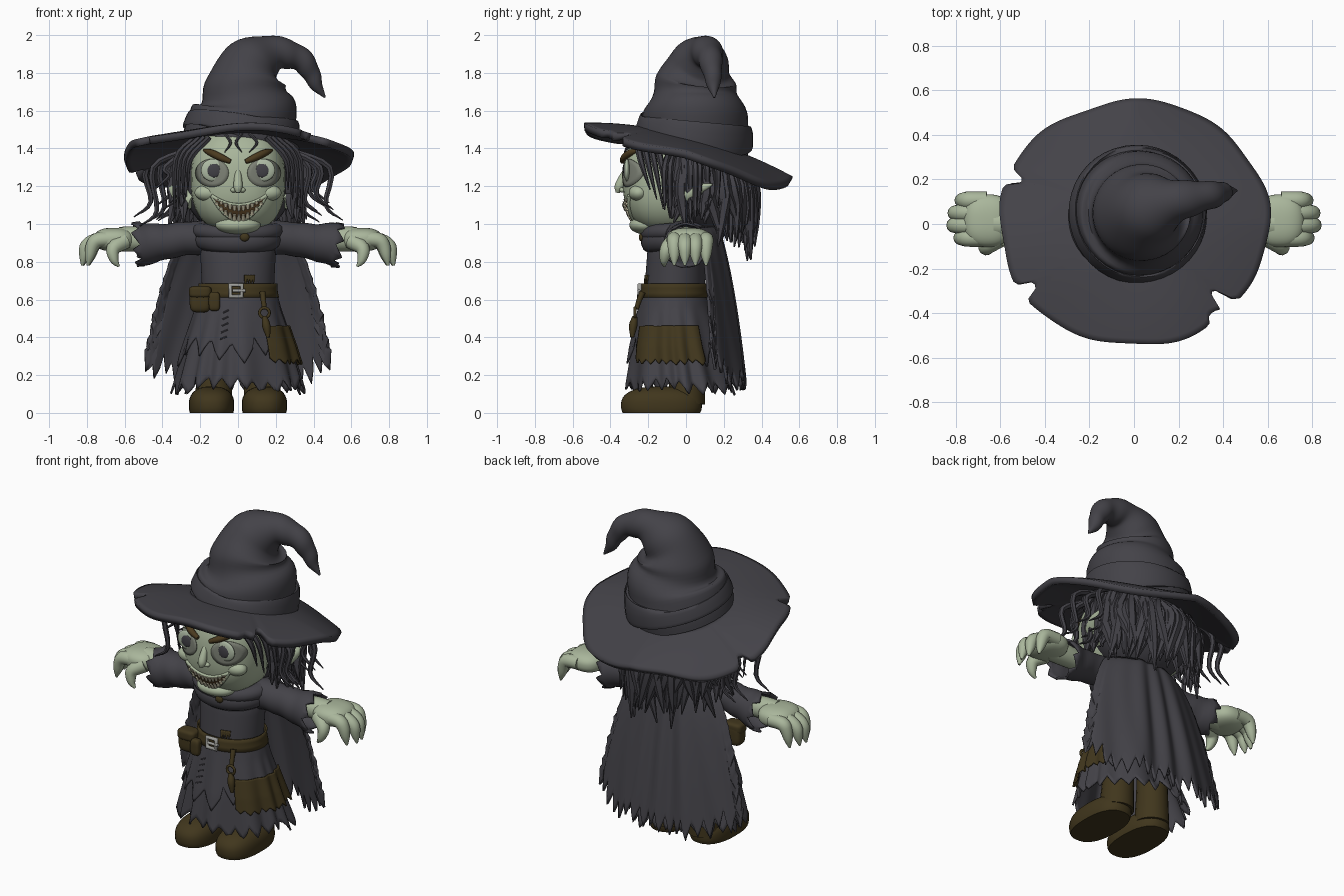
import bpy, bmesh, math, random
from math import pi, sin, cos, radians, exp
from mathutils import Vector

if "Cube" in bpy.data.objects:
    bpy.data.objects.remove(bpy.data.objects["Cube"])
rng = random.Random(4)
SIDES = (("left", 1), ("right", -1))


def material(name, *rgb):
    m = bpy.data.materials.new(name)
    m.use_nodes = True
    m.diffuse_color = (*rgb, 1)
    m.node_tree.nodes["Principled BSDF"].inputs["Base Color"].default_value = (*rgb, 1)
    return m


CLOTH = material("charcoal cloth", .057, .055, .065)
HAIR = material("dark hair", .054, .052, .062)
SKIN = material("pale green skin", .4, .47, .33)
LEATHER = material("brown leather", .052, .037, .012)
BROW = material("brow brown", .07, .043, .014)
METAL = material("grey metal", .34, .34, .32)
TOOTH = material("ivory", .5, .46, .33)
SHADE = material("eye shadow", .2, .215, .175)
WHITE = material("eye white", .42, .49, .37)
MOUTH = material("mouth brown", .09, .05, .018)


def finish(name, bm, mat, thick=0):
    bmesh.ops.recalc_face_normals(bm, faces=bm.faces)
    me = bpy.data.meshes.new(name)
    bm.to_mesh(me)
    bm.free()
    me.materials.append(mat)
    me.shade_smooth()
    me.set_sharp_from_angle(angle=radians(50))
    ob = bpy.data.objects.new(name, me)
    bpy.context.collection.objects.link(ob)
    if thick:
        mod = ob.modifiers.new("thickness", "SOLIDIFY")
        mod.thickness, mod.offset = thick, 0
    return ob


def grid(name, fn, nu, nv, mat, closed=False, thick=.01, cap=False):
    """Sheet of points fn(i, j); i wraps round when closed."""
    bm = bmesh.new()
    cols = [[bm.verts.new(fn(i, j)) for j in range(nv + 1)] for i in range(nu + (not closed))]
    for i in range(nu):
        a, b = cols[i], cols[(i + 1) % len(cols)]
        for j in range(nv):
            bm.faces.new((a[j], b[j], b[j + 1], a[j + 1]))
    if cap:
        for j in (0, nv):
            bm.faces.new([c[j] for c in cols])
    return finish(name, bm, mat, 0 if cap else thick)


def tube(name, pts, mat, sides=8, steps=4, cap=True, warp=None, thick=.012):
    """Smooth tapered tube through (x, y, z, radius) points."""
    p = [Vector(q) for q in pts]
    p = [2 * p[0] - p[1]] + p + [2 * p[-1] - p[-2]]
    path = []
    for k in range(1, len(p) - 2):
        a, b, c, d = p[k - 1:k + 3]
        for s in range(steps):
            t = s / steps
            path.append(.5 * (2 * b + (c - a) * t + (2 * a - 5 * b + 4 * c - d) * t * t
                              + (3 * b - a - 3 * c + d) * t ** 3))
    path.append(p[-2])
    n, frames = len(path) - 1, []
    for j in range(n + 1):
        tan = (path[min(j + 1, n)] - path[max(j - 1, 0)]).to_3d().normalized()
        ref = frames[-1][0] if frames else Vector((0, 1, 0)) if abs(tan.y) < .8 else Vector((1, 0, 0))
        e = (ref - tan * ref.dot(tan)).normalized()
        frames.append((e, tan.cross(e), tan))

    def point(i, j):
        ang = 2 * pi * i / sides
        e, f, tan = frames[j]
        r = max(path[j].w, .002) * (warp(ang, j / n) if warp else 1)
        pull = tan * .04 * (i % 4 - 1.5) / 3 if not cap and j == n else Vector()
        return path[j].to_3d() + (e * cos(ang) + f * sin(ang)) * r + pull
    return grid(name, point, sides, n, mat, True, thick, cap)


def blob(name, c, r, mat, p=2, floor=None):
    """Rounded or boxy ellipsoid, optionally flattened underneath."""
    bm = bmesh.new()
    bmesh.ops.create_uvsphere(bm, u_segments=36, v_segments=24, radius=1)
    for v in bm.verts:
        k = sum(abs(q) ** p for q in v.co) ** (-1 / p)
        v.co = [c[n] + r[n] * v.co[n] * k for n in range(3)]
        if floor is not None:
            v.co.z = max(v.co.z, floor)
    return finish(name, bm, mat)


def ring(name, loc, major, minor, mat, rot=(0, 0, 0), scale=(1, 1, 1), seg=32):
    bpy.ops.mesh.primitive_torus_add(location=loc, rotation=rot, major_radius=major,
                                     minor_radius=minor, major_segments=seg, minor_segments=10)
    ob = bpy.context.object
    ob.name, ob.scale = name, scale
    ob.data.materials.append(mat)
    ob.data.shade_smooth()


# Dress: one body profile (z, width, depth, y centre) shared by every cloth layer
BODY = [(1.02, .11, .1, -.04), (.95, .18, .14, -.04), (.85, .195, .15, -.05), (.65, .185, .155, -.06),
        (.55, .21, .175, -.06), (.35, .275, .225, -.05), (.08, .35, .29, -.02)]


def body(ang, z, off):
    for a, b in zip(BODY, BODY[1:]):
        if z >= b[0]:
            break
    t = (a[0] - z) / (a[0] - b[0])
    w, d, y = [a[n] + (b[n] - a[n]) * t for n in (1, 2, 3)]
    off += max(0, .6 - z) * .035 * sin(13 * ang + 2 * sin(3 * ang))
    return Vector(((w + off) * cos(ang), y + (d + off) * sin(ang), z))


def ragged(count, low, depth, tooth=6):
    tips = [rng.uniform(0, depth * .7) for _ in range(count)]
    return [low + tips[i // tooth % count] + depth * abs(i % tooth / tooth * 2 - 1)
            for i in range(count * tooth + 1)]


def layer(name, top, hem, off, mat, a0=0, a1=2 * pi, rows=18):
    n, full = len(hem) - 1, a1 - a0 > 6
    return grid(name, lambda i, j: body(a0 + (a1 - a0) * i / n, top + (hem[i] - top) * j / rows, off),
                n, rows, mat, full)


layer("under_skirt", 1.02, ragged(24, .09, .06), 0, CLOTH, rows=30)
layer("over_skirt", .64, ragged(15, .24, .1, 8), .014, CLOTH)
layer("side_patch", .46, ragged(9, .25, .025), .028, LEATHER, -1.0, .55)
layer("waist_patch", .73, ragged(4, .67, .03), .008, LEATHER, -1.4, -1.1, 4)
layer("belt", .685, [.61] * 61, .018, LEATHER, rows=3)
ring("cowl", (0, -.05, .965), .165, .05, CLOTH, (.1, 0, 0), (1.15, .9, .9))
ring("lower_cowl", (0, -.05, .925), .16, .048, CLOTH, (.15, 0, 0), (1.15, .92, 1.2))
blob("cowl_clasp", (.035, -.235, .93), (.025, .015, .022), LEATHER)

# Belt fittings
ring("buckle", (-.01, -.245, .647), .043, .013, METAL, (pi / 2, pi / 4, 0), seg=4)
tube("buckle_pin", [(-.03, -.25, .647, .009), (.04, -.25, .647, .009)], METAL)
blob("large_pouch", (-.2, -.195, .6), (.056, .042, .068), LEATHER, 4)
blob("pouch_flap", (-.2, -.2, .64), (.06, .046, .032), LEATHER, 4)
blob("small_pouch", (-.125, -.235, .59), (.03, .025, .05), LEATHER, 4)
tube("hanging_strap", [(.13, -.23, .64, .016), (.135, -.25, .59, .014), (.14, -.262, .55, .012)], LEATHER)
ring("strap_ring", (.14, -.27, .53), .026, .008, LEATHER, (pi / 2, 0, 0))
tube("strap_tail", [(.14, -.27, .51, .014), (.15, -.28, .46, .022), (.16, -.285, .4, .01)], LEATHER)
for k in range(5):
    z = .53 - .035 * k
    tube("skirt_stitch", [(*body(-1.9, z, .022), .004), (*body(-1.78, z + .015, .022), .004)], HAIR, 5, 1)

# Cape with folds and a torn hem
CAPE_HEM = ragged(18, .1, .1)
CAPE_N = len(CAPE_HEM) - 1


def cape(i, j):
    s = 2 * i / CAPE_N - 1
    z = .98 + (CAPE_HEM[i] + .1 * abs(s) ** 3 - .98) * j / 24
    t = (.98 - z) / .88
    w = .23 + .32 * t ** .55
    if abs(s) > .9:
        w -= .035 * abs(sin(j * 1.3)) * t
    y = .16 + .15 * t ** .7 - (.1 + .07 * t) * abs(s) ** 2.5
    y += (.004 + .016 * t) * (cos(13 * s + 2 * sin(4 * s)) + .25 * sin(21 * s + 5 * t))
    return w * s, y, z


grid("cape", cape, CAPE_N, 24, CLOTH, thick=.014)

# Arms, clawed hands, legs and boots
for side, m in SIDES:
    tube(side + "_sleeve", [(m * .08, -.03, .925, .09), (m * .25, -.02, .925, .083), (m * .4, -.01, .905, .09),
                            (m * .53, 0, .89, .115)], CLOTH, 32, 5, False,
         lambda a, t: 1 + .03 * sin(22 * t + 2 * sin(a)))
    tube(side + "_wrist", [(m * .36, 0, .91, .05), (m * .52, 0, .92, .065), (m * .63, 0, .92, .065)], SKIN, 16)
    blob(side + "_palm", (m * .655, .015, .918), (.11, .118, .062), SKIN, 2.5)
    for k in range(4):
        y = -.062 + .056 * k
        reach = (-.015, .015, .01, -.02)[k]
        tube(side + "_finger", [(m * .66, y, .92, .04), (m * .74, y, .915, .04),
                                (m * (.785 + reach), y, .885, .036), (m * (.8 + reach), y, .83, .026),
                                (m * (.81 + reach), y, .78, .006)], SKIN, 12)
    tube(side + "_thumb", [(m * .6, -.06, .91, .045), (m * .66, -.1, .87, .038),
                           (m * .655, -.115, .81, .024), (m * .63, -.115, .775, .006)], SKIN, 10)
    tube(side + "_leg", [(m * .12, .01, .5, .085), (m * .125, .01, .25, .09), (m * .13, 0, .05, .1)], LEATHER, 20)
    blob(side + "_boot", (m * .14, -.13, .04), (.12, .214, .1), LEATHER, 2.5, 0)

# Head, with plates that follow the curve of the face
HC, HR, HP = (0, -.085, 1.235), (.25, .25, .285), 2.5
blob("head", HC, HR, SKIN, HP)
blob("hair_cap", (0, .06, 1.22), (.295, .25, .28), HAIR)


def face(x, z, off=0):
    k = 1 - abs(x / HR[0]) ** HP - abs((z - HC[2]) / HR[2]) ** HP
    return Vector((x, HC[1] - HR[1] * max(k, 0) ** (1 / HP) - off, z))


def lip(u, v):
    top, low = 1.1 + .05 * u * u, 1.02 + .13 * u * u
    return .145 * u + .005, low + (top - low) * v


grid("mouth", lambda i, j: face(*lip(i / 12 - 1, j / 4), .006), 24, 4, MOUTH, thick=.006)
for v, name in ((0, "lower_lip"), (1, "upper_lip")):
    tube(name, [(*face(*lip(u / 4 - 1, v), .002), .01) for u in range(9)], SKIN)
    for k in range(11):
        u = (k - 5) / 6.2
        tube("tooth", [(*face(*lip(u, v), .008), .012), (*face(*lip(u, .62 if v else .36), .011), .007)],
             TOOTH, 8, 1)
tube("nose", [(0, -.315, 1.29, .014), (0, -.338, 1.24, .021), (0, -.355, 1.195, .024), (0, -.362, 1.165, .01)],
     SKIN, 14)
blob("chin", (0, -.215, .995), (.12, .085, .05), SKIN)
for side, m in SIDES:
    grid(side + "_eye_shadow", lambda i, j: face(
        m * .137 + .088 * j / 4 * cos(i * pi / 16), 1.27 + .074 * j / 4 * sin(i * pi / 16), .003),
        32, 4, SHADE, True, .004)
    e = face(m * .13, 1.285)
    blob(side + "_eye", e, (.066, .016, .06), WHITE)
    blob(side + "_pupil", e + Vector((m * -.003, -.012, -.002)), (.036, .008, .036), HAIR)
    tube(side + "_brow", [(*face(m * .04, 1.33, .01), .012), (*face(m * .09, 1.352, .012), .019),
                          (*face(m * .145, 1.378, .008), .018), (*face(m * .18, 1.39, .004), .007)], BROW)
    blob(side + "_nostril", (m * .022, -.335, 1.18), (.018, .018, .014), SKIN)
    blob(side + "_cheek", (m * .155, -.25, 1.165), (.075, .052, .045), SKIN)
    tube(side + "_ear", [(m * .24, -.03, 1.12, .045), (m * .3, 0, 1.15, .05),
                         (m * .345, .07, 1.185, .032), (m * .365, .14, 1.21, .004)], SKIN, 12)

# Hair: hanging locks round the sides and back, wild wisps, and a thin fringe
for k in range(84):
    a = radians(-24 + 228 * (k + rng.random()) / 84)
    back = max(0, sin(a))
    z = rng.uniform(.98, 1.12) - back * rng.uniform(.08, .24)
    r0, r1 = rng.uniform(.27, .3), rng.uniform(.3, .345)
    wave = rng.uniform(-.15, .15)
    tube("hair_lock", [(r0 * cos(a), .05 + .85 * r0 * sin(a), 1.4 - .1 * back, .022),
                       (r1 * cos(a + wave), .05 + .9 * r1 * sin(a + wave), 1.2, .032),
                       (r1 * cos(a), .05 + .92 * r1 * sin(a), (z + 1.2) / 2, .028),
                       (1.07 * r1 * cos(a - wave), .05 + .93 * r1 * sin(a - wave), z, .004)], HAIR, 6, 3)
for side, m in SIDES:
    for k in range(9):
        x, y, z = rng.uniform(.36, .56), rng.uniform(-.12, .2), rng.uniform(.98, 1.2)
        tube(side + "_wisp", [(m * .25, y * .7, 1.4, .018), (m * (x - .07), y, 1.3, .017),
                              (m * (x - .09), y, z + .08, .013), (m * x, y, z, .003)], HAIR, 6)
    for k in range(4):
        x, z = .205 + .024 * k, 1.18 - .05 * k
        tube(side + "_face_lock", [(m * (.15 + .025 * k), -.26 + .03 * k, 1.46, .016),
                                   (m * (x + .05), -.24 + .035 * k, 1.34, .017),
                                   (m * (x + .06), -.19 + .035 * k, z, .003)], HAIR, 6)
for x, bend in ((-.07, .03), (.02, -.03), (.06, .04)):
    tube("fringe", [(*face(x, 1.48, .03), .009), (*face(x + bend, 1.43, .012), .008),
                    (*face(x, 1.38, .012), .002)], HAIR, 6)

# Hat: torn tilted brim, wrinkled crooked crown, and band
NOTCHES = ((158, .07), (214, .08), (-44, .12), (-52, .04))


def brim(i, j):
    a, t = i * pi / 90, j / 12
    edge = 1 + .012 * sin(5 * a + 1) + .01 * sin(9 * a)
    for deg, depth in NOTCHES:
        gap = (a - radians(deg) + pi) % (2 * pi) - pi
        edge -= depth * 1.6 * exp(-(gap / .06) ** 4)
    x = cos(a) * (.27 + (.6 * edge - .27) * t)
    y = sin(a) * (.26 + (.545 * edge - .26) * t) + .02 * (1 - t)
    z = 1.455 - .25 * y - .27 * x * x - .3 * y * y + .016 * t * sin(4 * a + .7)
    return x, y, z - .25 * max(0, y) * abs(x) * t


grid("hat_brim", brim, 180, 12, CLOTH, True, .04)
tube("hat_crown", [(0, .03, 1.4, .3), (.02, .045, 1.5, .295), (.045, .05, 1.6, .265), (.045, .05, 1.71, .222),
                   (.06, .06, 1.8, .19), (.115, .085, 1.868, .14), (.2, .105, 1.902, .095),
                   (.28, .12, 1.895, .074), (.345, .13, 1.86, .062), (.385, .14, 1.8, .05),
                   (.415, .145, 1.735, .034), (.46, .15, 1.67, .005)], CLOTH, 40, 5,
     warp=lambda a, t: 1 + .04 * sin(44 * t + 1.5 * sin(a)) * min(1, 4 * t))
tube("hat_band", [(.01, .04, 1.435, .3), (.014, .042, 1.45, .315), (.032, .055, 1.53, .302),
                  (.034, .057, 1.545, .28)], CLOTH, 40, 4)
